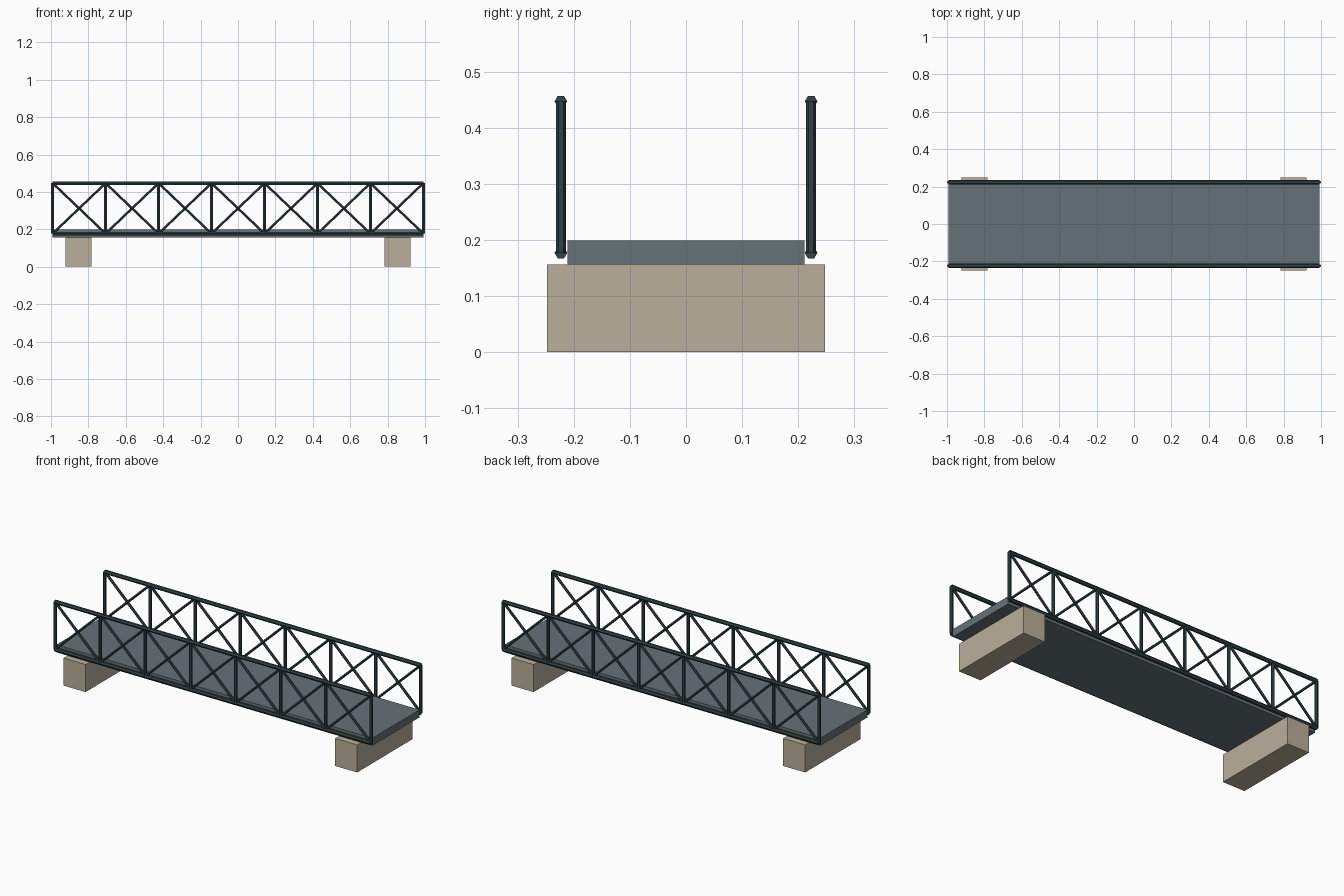
import bpy, bmesh
from mathutils import Matrix, Vector

if "Cube" in bpy.data.objects:
    bpy.data.objects.remove(bpy.data.objects["Cube"])

PANELS = 7
HALF = 0.991            # half length between end posts
Y = 0.223               # truss plane
Z_LOW, Z_TOP = 0.177, 0.447
STEP = 2 * HALF / PANELS


def material(name, color):
    m = bpy.data.materials.new(name)
    m.diffuse_color = (*color, 1)
    m.use_nodes = True
    m.node_tree.nodes["Principled BSDF"].inputs["Base Color"].default_value = m.diffuse_color
    return m


STEEL = material("dark_steel", (0.03, 0.055, 0.06))
DECK = material("deck_grey", (0.13, 0.17, 0.185))
STONE = material("stone", (0.50, 0.43, 0.32))


def finish(bm, name, mat):
    mesh = bpy.data.meshes.new(name)
    bm.to_mesh(mesh)
    bm.free()
    mesh.materials.append(mat)
    ob = bpy.data.objects.new(name, mesh)
    bpy.context.collection.objects.link(ob)


def box(name, center, size, mat):
    bm = bmesh.new()
    bmesh.ops.create_cube(bm, size=1, matrix=Matrix.Translation(center) @ Matrix.Diagonal((*size, 1)))
    finish(bm, name, mat)


def bar(bm, a, b, r):
    # hexagonal bar between two points, with its corners in the truss plane
    a, b = Vector(a), Vector(b)
    axis = (b - a).normalized()
    side = Vector((0, 1, 0))
    up = axis.cross(side)
    rot = Matrix((side, up, axis)).transposed()
    # swap so that a cone corner lies along the in-plane direction
    rot = rot @ Matrix.Rotation(1.5707963, 3, 'Z')
    bmesh.ops.create_cone(bm, cap_ends=True, segments=6, radius1=r, radius2=r,
                          depth=(b - a).length,
                          matrix=Matrix.Translation((a + b) / 2) @ rot.to_4x4())


def hex_bars(name, pairs, r):
    bm = bmesh.new()
    for a, b in pairs:
        bar(bm, a, b, r)
    finish(bm, name, STEEL)


# deck and supports
box("deck", (0, 0, 0.1775), (2 * HALF, 0.423, 0.043), DECK)
for side, x in (("left", -0.852), ("right", 0.852)):
    box(side + "_pier", (x, 0, 0.078), (0.139, 0.496, 0.156), STONE)

# trusses on both sides
xs = [-HALF + i * STEP for i in range(PANELS + 1)]
for side, y in (("front", -Y), ("back", Y)):
    hex_bars(side + "_top_chord", [((-HALF, y, Z_TOP), (HALF, y, Z_TOP))], 0.0113)
    hex_bars(side + "_bottom_chord", [((-HALF, y, Z_LOW), (HALF, y, Z_LOW))], 0.0113)
    hex_bars(side + "_posts", [((x, y, Z_LOW), (x, y, Z_TOP)) for x in xs], 0.009)
    diagonals = []
    for x0, x1 in zip(xs, xs[1:]):
        diagonals.append(((x0, y, Z_LOW), (x1, y, Z_TOP)))
        diagonals.append(((x0, y, Z_TOP), (x1, y, Z_LOW)))
    hex_bars(side + "_diagonals", diagonals, 0.0075)
